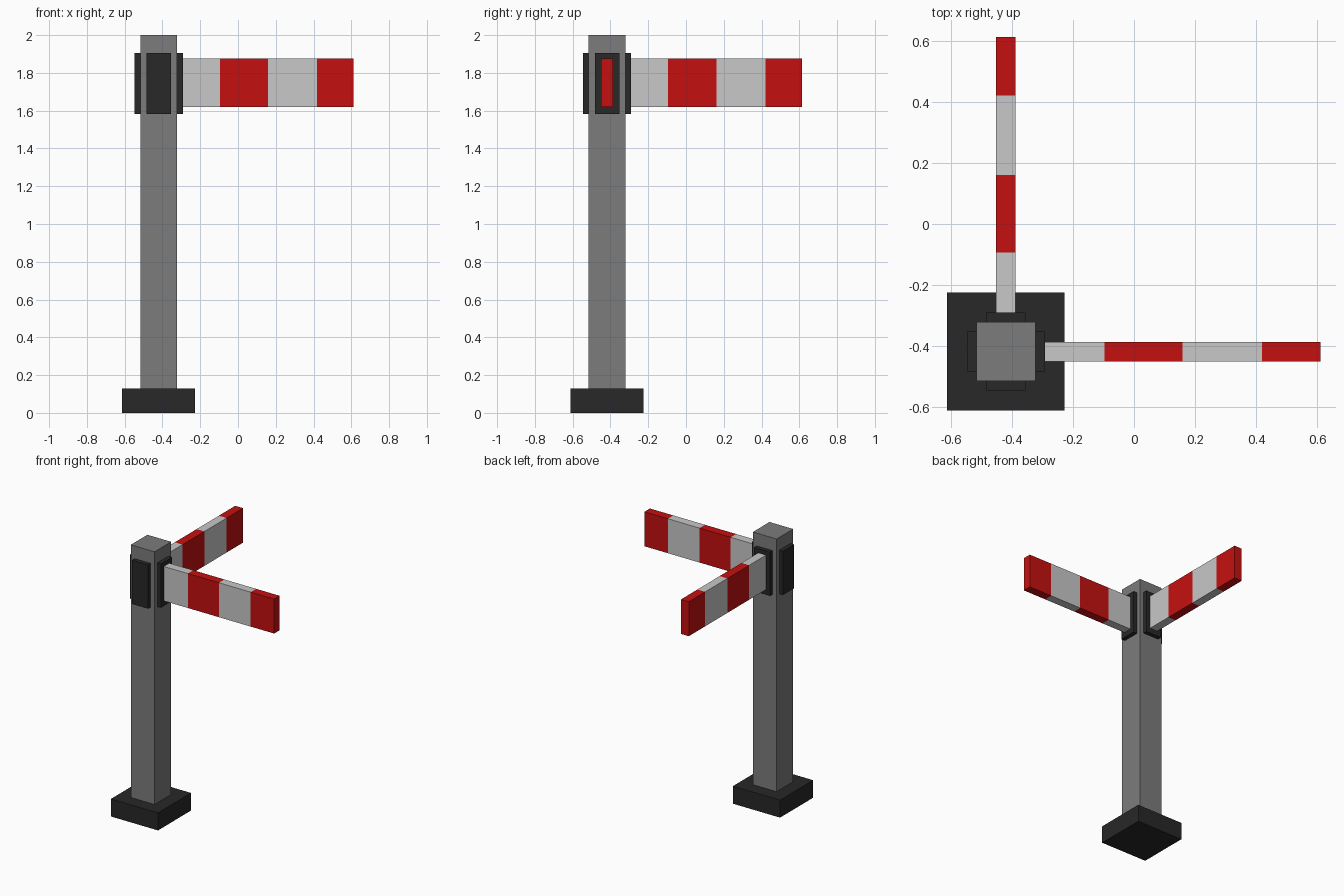
import bpy, bmesh, math
from mathutils import Matrix, Vector

if "Cube" in bpy.data.objects:
    bpy.data.objects.remove(bpy.data.objects["Cube"])

AXIS = Vector((-0.42, -0.418, 0))  # centre line of the post


def material(name, rgb):
    m = bpy.data.materials.new(name)
    m.use_nodes = True
    m.diffuse_color = (*rgb, 1)
    m.node_tree.nodes["Principled BSDF"].inputs["Base Color"].default_value = (*rgb, 1)
    return m


black = material("dark rubber", (0.021, 0.021, 0.021))
grey = material("grey metal", (0.2, 0.2, 0.2))
white = material("off white paint", (0.58, 0.58, 0.58))
red = material("red paint", (0.56, 0.005, 0.005))


def box(name, low, high, mats, turn=0, cuts=()):
    """Box around the post axis, turned about it, with optional stripe cuts along x."""
    low, high = Vector(low), Vector(high)
    bm = bmesh.new()
    bmesh.ops.create_cube(bm, size=1)
    bmesh.ops.scale(bm, vec=high - low, verts=bm.verts[:])
    bmesh.ops.translate(bm, vec=(low + high) / 2, verts=bm.verts[:])
    for x in cuts:
        bmesh.ops.bisect_plane(bm, geom=bm.verts[:] + bm.edges[:] + bm.faces[:],
                               plane_co=(x, 0, 0), plane_no=(1, 0, 0))
    # Alternate the colours from one cut to the next
    for f in bm.faces:
        x = f.calc_center_median().x
        f.material_index = sum(x > c for c in cuts) % len(mats)
    bm.transform(Matrix.Translation(AXIS) @ Matrix.Rotation(turn, 4, "Z"))
    mesh = bpy.data.meshes.new(name)
    bm.to_mesh(mesh)
    bm.free()
    for m in mats:
        mesh.materials.append(m)
    ob = bpy.data.objects.new(name, mesh)
    bpy.context.collection.objects.link(ob)


# Base and post
box("base", (-0.193, -0.193, 0), (0.193, 0.193, 0.13), [black])
box("post", (-0.097, -0.097, 0.13), (0.097, 0.097, 2), [grey])

# Mounting plates on all four sides
for i, side in enumerate(("left", "back", "right", "front")):
    box(side + "_plate", (0.09, -0.065, 1.582), (0.128, 0.065, 1.906), [black], i * math.pi / 2)

# Striped barrier arms to the left and to the back
for i, side in enumerate(("left", "back")):
    box(side + "_arm", (0.12, -0.032, 1.62), (1.031, 0.032, 1.875), [white, red],
        i * math.pi / 2, cuts=(0.324, 0.579, 0.839))
